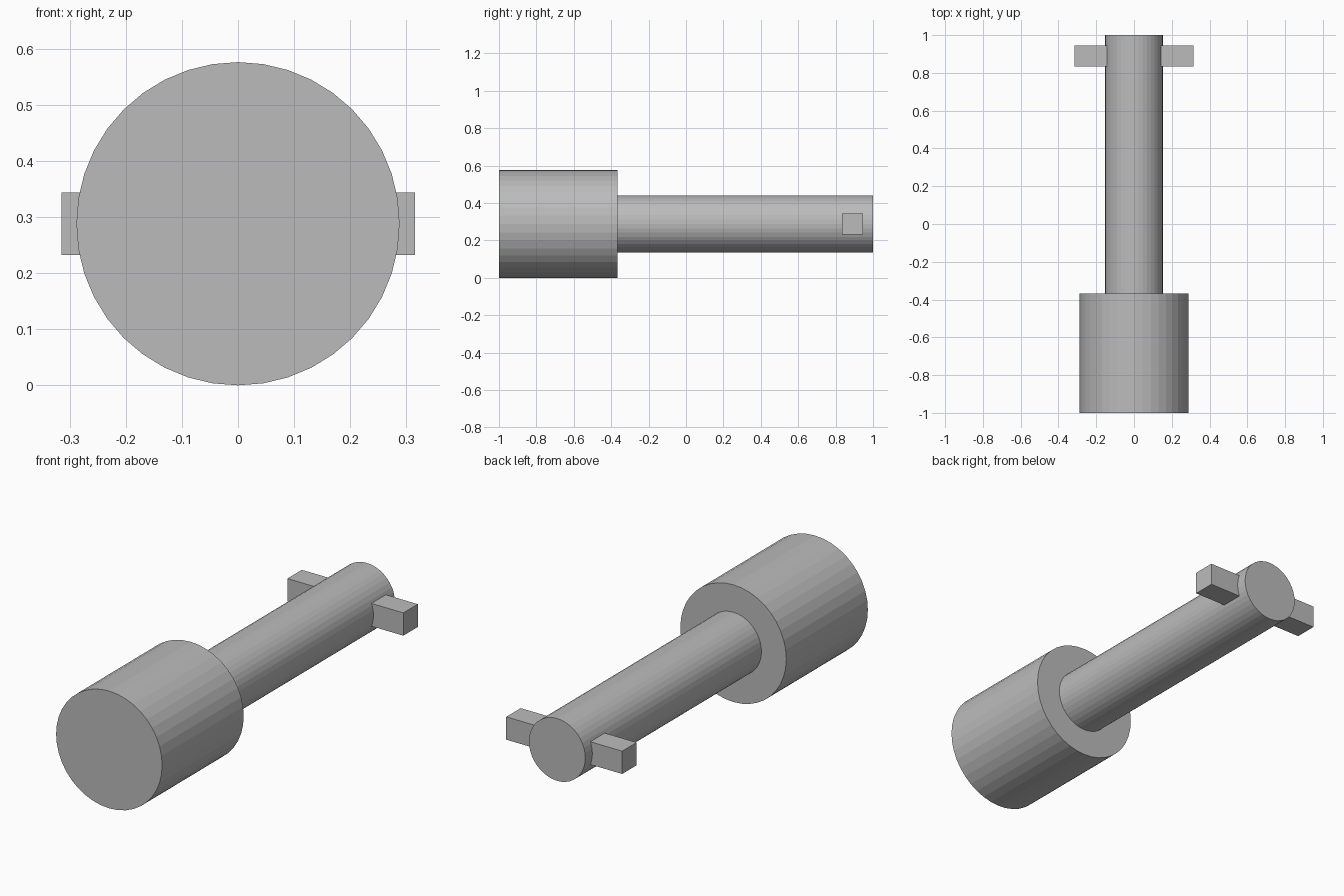
import bpy
import math

cube = bpy.data.objects.get("Cube")
if cube:
    bpy.data.objects.remove(cube, do_unlink=True)

AXIS_Z = 0.288
SIDES = 40

# Single plain grey
grey = bpy.data.materials.new("plain_grey")
grey.use_nodes = True
colour = (0.5, 0.5, 0.5, 1)
grey.diffuse_color = colour
grey.node_tree.nodes["Principled BSDF"].inputs["Base Color"].default_value = colour


def finish(name):
    obj = bpy.context.object
    obj.name = obj.data.name = name
    obj.data.materials.append(grey)
    return obj


def rod(name, radius, y0, y1):
    """Flat-shaded cylinder lying along y."""
    bpy.ops.mesh.primitive_cylinder_add(
        vertices=SIDES, radius=radius, depth=y1 - y0,
        location=(0, (y0 + y1) / 2, AXIS_Z), rotation=(math.pi / 2, 0, 0))
    return finish(name)


def peg(name, side):
    """Square peg reaching sideways out of the shaft."""
    inner, outer, size = 0.1, 0.315, 0.112
    bpy.ops.mesh.primitive_cube_add(
        size=1, location=(side * (inner + outer) / 2, 0.889, AXIS_Z))
    obj = finish(name)
    obj.scale = (outer - inner, size, size)
    bpy.ops.object.transform_apply(location=False, rotation=False, scale=True)


# Thick head, thin shaft seated in it, and the two pegs
rod("head", 0.288, -1, -0.367)
rod("shaft", 0.153, -0.4, 1)
peg("left_peg", 1)
peg("right_peg", -1)
